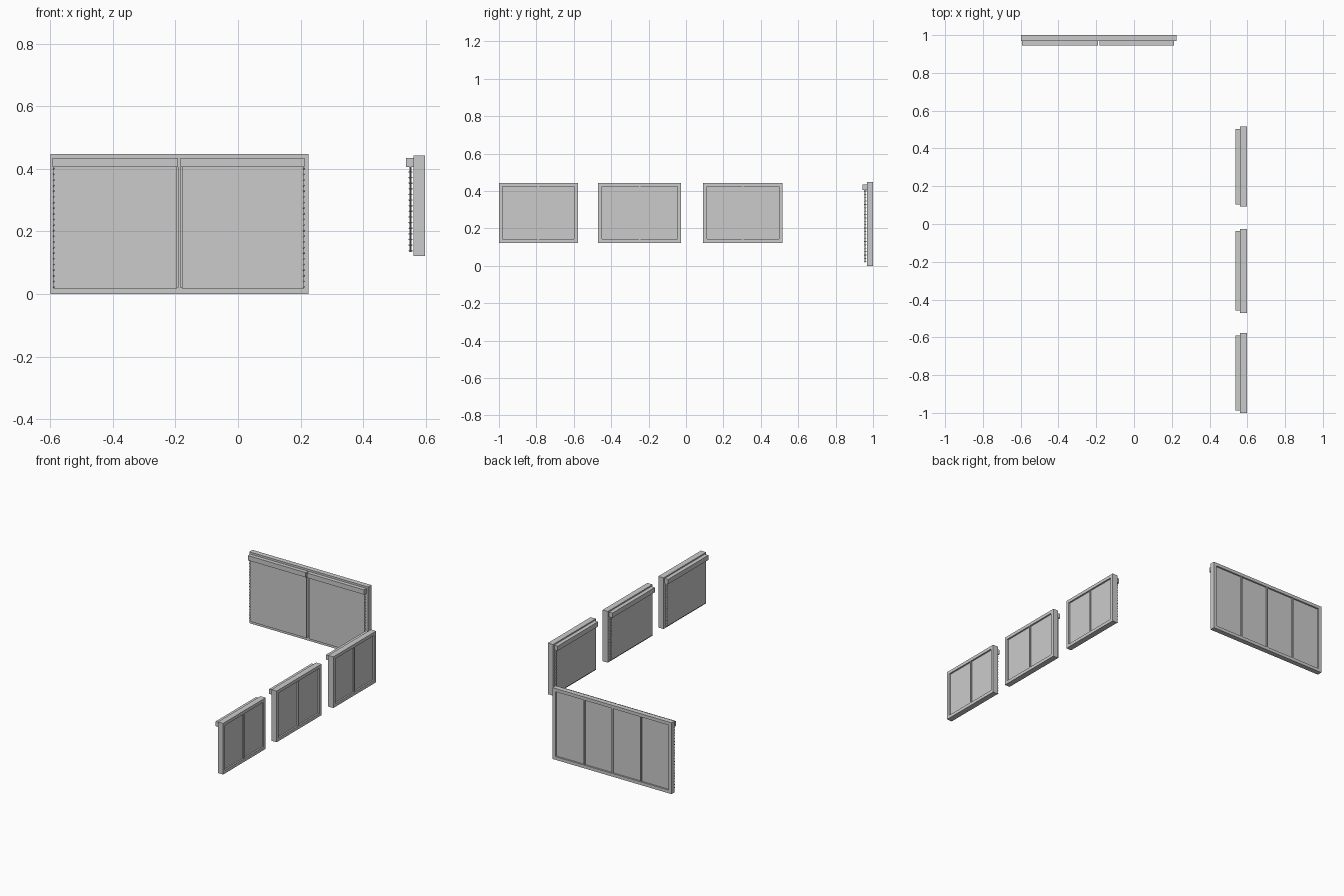
import bpy
import bmesh
from mathutils import Matrix, Vector

if "Cube" in bpy.data.objects:
    bpy.data.objects.remove(bpy.data.objects["Cube"], do_unlink=True)

grey = bpy.data.materials.new("light_grey")
grey.use_nodes = True
grey.diffuse_color = (0.6, 0.6, 0.6, 1)
grey.node_tree.nodes["Principled BSDF"].inputs["Base Color"].default_value = (0.6, 0.6, 0.6, 1)


def add_box(bm, low, high):
    low, high = Vector(low), Vector(high)
    size = high - low
    bmesh.ops.create_cube(bm, size=1, matrix=Matrix.Translation((low + high) / 2)
                          @ Matrix.Diagonal((*size, 1)))


def finish(bm, name, place):
    bm.transform(place)
    mesh = bpy.data.meshes.new(name)
    bm.to_mesh(mesh)
    bm.free()
    mesh.materials.append(grey)
    obj = bpy.data.objects.new(name, mesh)
    bpy.context.collection.objects.link(obj)


# Local frame: width along x, room side towards -y, outer face at y = 0
def window(name, place, width, bottom, top, depth, panes, border=0.02, bar=0.008):
    half = width / 2
    bm = bmesh.new()
    for side in (-1, 1):
        a, b = sorted((side * half, side * (half - border)))
        add_box(bm, (a, -depth, bottom), (b, 0, top))
    for a, b in ((bottom, bottom + border), (top - border, top)):
        add_box(bm, (border - half, -depth, a), (half - border, 0, b))
    finish(bm, name + "_frame", place)

    # Mullions between the panes
    bm = bmesh.new()
    step = (width - 2 * border) / panes
    for i in range(1, panes):
        x = border - half + i * step
        add_box(bm, (x - bar / 2, 0.002 - depth, bottom + border),
                (x + bar / 2, -0.002, top - border))
    finish(bm, name + "_mullions", place)

    bm = bmesh.new()
    add_box(bm, (border - half, -depth * 0.6, bottom + border),
            (half - border, -0.01, top - border))
    finish(bm, name + "_glass", place)


def blind(name, place, left, right, depth, bottom, chain_side):
    # Head box and hanging cloth
    bm = bmesh.new()
    add_box(bm, (left, -depth - 0.024, 0.405), (right, -depth, 0.435))
    finish(bm, name + "_head_box", place)
    bm = bmesh.new()
    add_box(bm, (left + 0.004, -depth - 0.011, bottom), (right - 0.004, -depth - 0.008, 0.41))
    finish(bm, name + "_cloth", place)

    # Beaded pull chain, a loop of two strands
    bm = bmesh.new()
    x = right - 0.003 if chain_side > 0 else left + 0.003
    for y in (-depth - 0.013, -depth - 0.006):
        add_box(bm, (x - 0.0007, y - 0.0007, bottom), (x + 0.0007, y + 0.0007, 0.41))
        z = bottom + 0.004
        while z < 0.405:
            bmesh.ops.create_icosphere(bm, subdivisions=1, radius=0.003,
                                       matrix=Matrix.Translation((x, y, z)))
            z += 0.018
    finish(bm, name + "_pull_chain", place)


# Large rear window with a pair of blinds
rear = Matrix.Translation((-0.187, 1, 0))
window("rear_window", rear, 0.825, 0, 0.447, 0.032, 4)
blind("rear_right_blind", rear, -0.405, -0.004, 0.032, 0.018, -1)
blind("rear_left_blind", rear, 0.004, 0.4, 0.032, 0.018, 1)

# Row of small side windows, outer face towards +x
for label, start, end in (("front", -1, -0.578), ("middle", -0.47, -0.026), ("back", 0.092, 0.516)):
    place = Matrix.Translation((0.597, (start + end) / 2, 0)) @ Matrix.Rotation(-1.5707963, 4, "Z")
    width = end - start
    window(label + "_side_window", place, width, 0.122, 0.443, 0.036, 2)
    blind(label + "_side_blind", place, 0.012 - width / 2, width / 2 - 0.012, 0.036, 0.134, -1)
